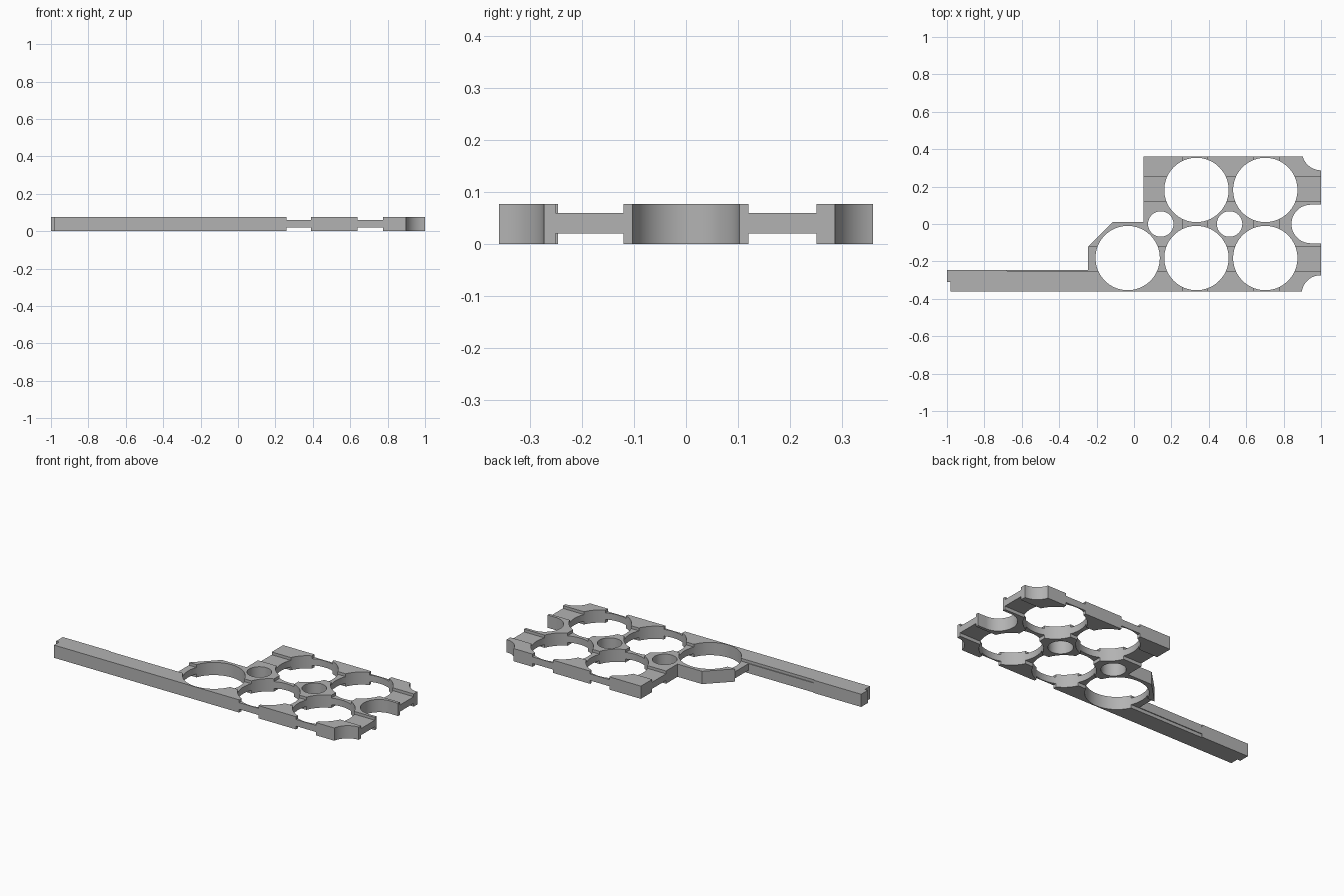
import bpy
import bmesh
import math

cube = bpy.data.objects.get("Cube")
if cube:
    bpy.data.objects.remove(cube)

THICK = 0.077
WEB_LOW, WEB_HIGH = 0.02, 0.06
PITCH = 0.368

grey = bpy.data.materials.new("plain grey")
grey.use_nodes = True
grey.diffuse_color = (0.45, 0.45, 0.45, 1)
grey.node_tree.nodes["Principled BSDF"].inputs["Base Color"].default_value = (0.45, 0.45, 0.45, 1)


def prism(name, outline, low, high):
    """Extrude a flat outline from low to high."""
    bm = bmesh.new()
    base = bm.faces.new([bm.verts.new((x, y, low)) for x, y in outline])
    moved = bmesh.ops.extrude_face_region(bm, geom=[base])["geom"]
    top = [v for v in moved if isinstance(v, bmesh.types.BMVert)]
    bmesh.ops.translate(bm, verts=top, vec=(0, 0, high - low))
    bmesh.ops.recalc_face_normals(bm, faces=bm.faces)
    mesh = bpy.data.meshes.new(name)
    bm.to_mesh(mesh)
    bm.free()
    mesh.materials.append(grey)
    obj = bpy.data.objects.new(name, mesh)
    bpy.context.collection.objects.link(obj)
    return obj


def arc(x, y, r, start=0, sweep=360, steps=72):
    angles = [math.radians(start + sweep * i / steps) for i in range(steps)]
    return [(x + r * math.cos(a), y + r * math.sin(a)) for a in angles]


def rect(x0, x1, y0, y1):
    return [(x0, y0), (x1, y0), (x1, y1), (x0, y1)]


# Plate with its long handle bar on the right-hand side
plate = prism("perforated_plate", [
    (-0.98, -0.36), (1, -0.36), (1, 0.36), (0.05, 0.36), (0.05, 0.01), (-0.115, 0.01),
    (-0.245, -0.12), (-0.245, -0.247), (-1, -0.247), (-1, -0.31), (-0.98, -0.31)], 0, THICK)

cutters = []


def through(outline):
    cutters.append(prism("through_cutter", outline, -0.1, THICK + 0.1))


def channel(outline):
    """Shallow groove on both the top and the underside, leaving a web."""
    cutters.append(prism("groove_cutter", outline, WEB_HIGH, THICK + 0.1))
    cutters.append(prism("groove_cutter", outline, -0.1, WEB_LOW))


# Grooves along the plate and across it
channel(rect(-0.68, 1.1, -0.252, -0.12))
channel(rect(0, 1.1, 0.12, 0.252))
for x0, x1 in ((0.26, 0.39), (0.64, 0.775)):
    channel(rect(x0, x1, -0.5, 0.5))

# Large holes in two rows, small holes between them
for i in range(3):
    through(arc(-0.034 + i * PITCH, -0.182, 0.172))
for i in range(2):
    through(arc(0.334 + i * PITCH, 0.182, 0.172))
    through(arc(0.143 + i * PITCH, 0, 0.068))

# Rounded slot and corner bites at the far end
through(arc(0.945, 0, 0.103, 90, 180) + [(0.945, -0.103), (1.1, -0.103), (1.1, 0.103)])
through(arc(1, 0.389, 0.102))
through(arc(0.998, -0.376, 0.102))

for cutter in cutters:
    cutter.hide_render = True
    mod = plate.modifiers.new("cut", "BOOLEAN")
    mod.operation = "DIFFERENCE"
    mod.solver = "EXACT"
    mod.object = cutter

# Bake the cuts and drop the cutters
graph = bpy.context.evaluated_depsgraph_get()
baked = bpy.data.meshes.new_from_object(plate.evaluated_get(graph))
plate.modifiers.clear()
plate.data = baked
for cutter in cutters:
    bpy.data.objects.remove(cutter)

bpy.ops.object.select_all(action="DESELECT")
plate.select_set(True)
bpy.context.view_layer.objects.active = plate
bpy.ops.object.shade_smooth_by_angle(angle=math.radians(30))
